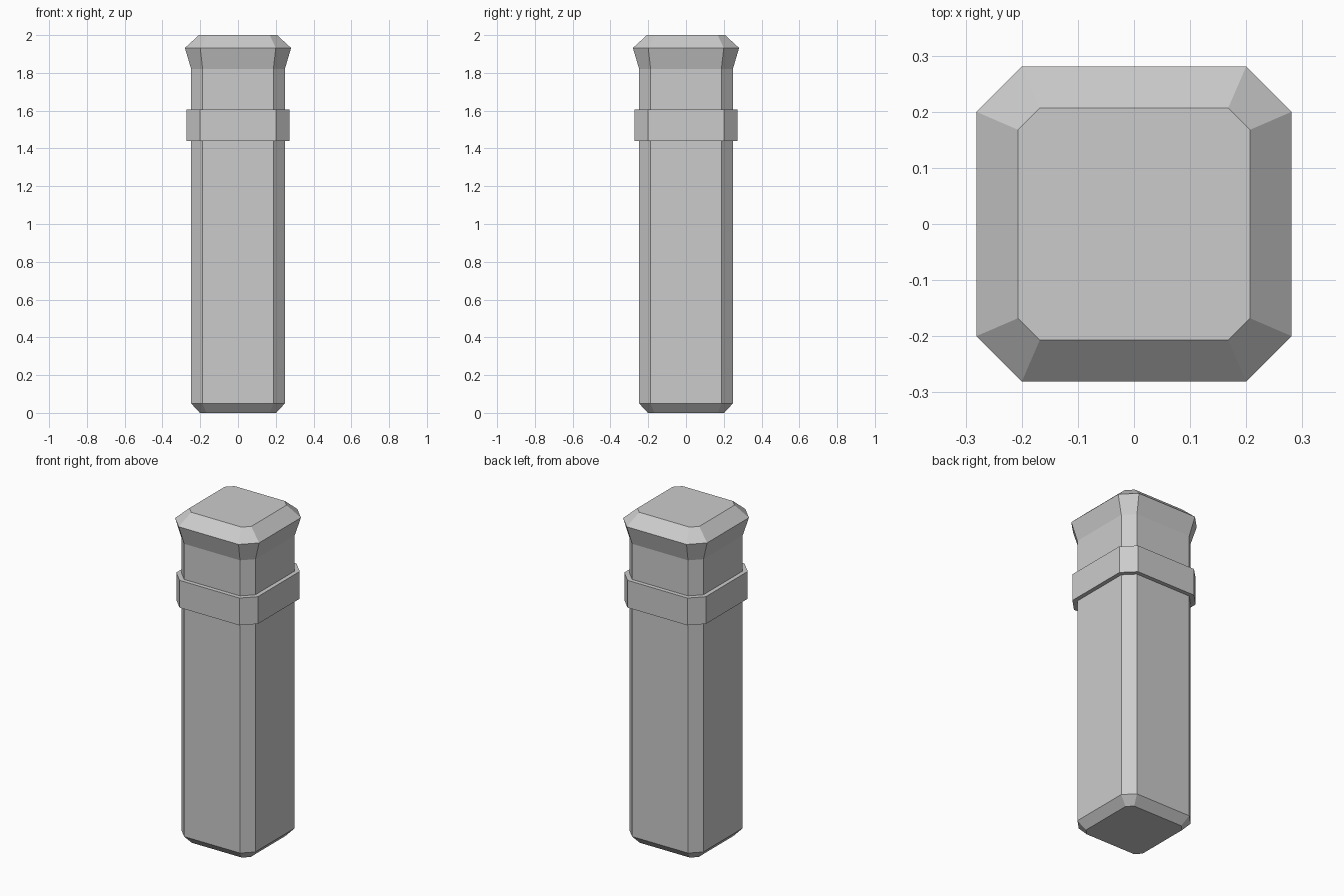
import bpy
import bmesh

cube = bpy.data.objects.get("Cube")
if cube:
    bpy.data.objects.remove(cube, do_unlink=True)

stone = bpy.data.materials.new("grey stone")
stone.use_nodes = True
colour = (0.6, 0.6, 0.6, 1)
stone.diffuse_color = colour
stone.node_tree.nodes["Principled BSDF"].inputs["Base Color"].default_value = colour


def chamfered_ring(bm, z, half, flat):
    """Square outline with cut corners; flat is half of each straight side."""
    points = []
    x1, y1, x2, y2 = half, -flat, half, flat
    for _ in range(4):
        points += [(x1, y1), (x2, y2)]
        x1, y1, x2, y2 = -y1, x1, -y2, x2
    return [bm.verts.new((x, y, z)) for x, y in points]


def loft(name, levels):
    """Join stacked rings of (height, half width, half flat) into a closed solid."""
    bm = bmesh.new()
    rings = [chamfered_ring(bm, *level) for level in levels]
    for low, high in zip(rings, rings[1:]):
        for i in range(len(low)):
            j = (i + 1) % len(low)
            bm.faces.new((low[i], low[j], high[j], high[i]))
    bm.faces.new(rings[0][::-1])
    bm.faces.new(rings[-1])
    mesh = bpy.data.meshes.new(name)
    bm.to_mesh(mesh)
    bm.free()
    mesh.materials.append(stone)
    obj = bpy.data.objects.new(name, mesh)
    bpy.context.collection.objects.link(obj)
    return obj


# Shaft with bevelled foot and flared cap
loft("post", [
    (0, 0.202, 0.168),
    (0.05, 0.248, 0.187),
    (1.82, 0.248, 0.187),
    (1.932, 0.281, 0.2),
    (2, 0.207, 0.168),
])

# Raised collar around the shaft
loft("collar", [(1.44, 0.273, 0.2), (1.605, 0.273, 0.2)])
